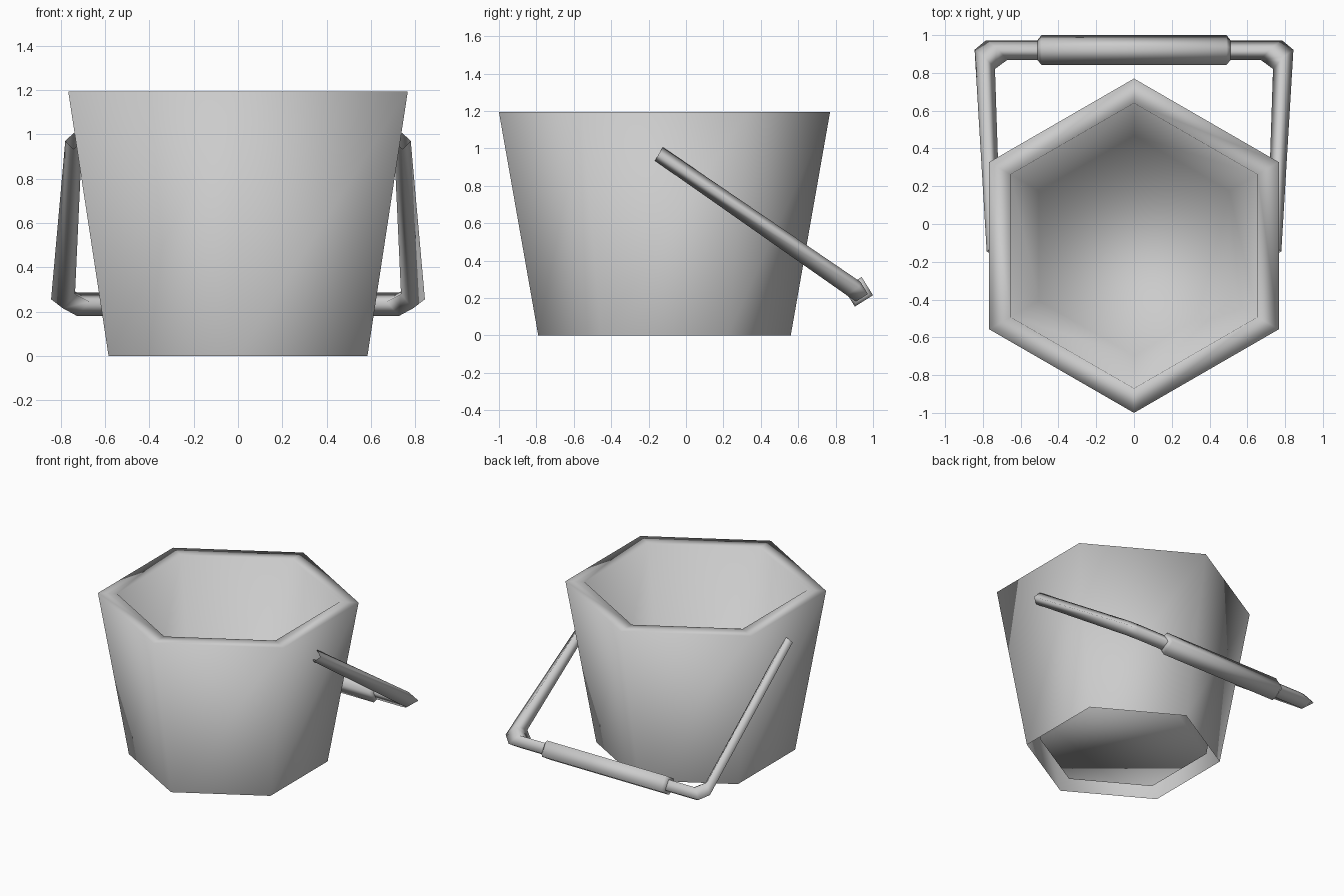
import bpy, bmesh, math
from mathutils import Vector

cube = bpy.data.objects.get("Cube")
if cube:
    bpy.data.objects.remove(cube, do_unlink=True)

grey = bpy.data.materials.new("plain_grey")
grey.use_nodes = True
grey.diffuse_color = (0.6, 0.6, 0.6, 1)
grey.node_tree.nodes["Principled BSDF"].inputs["Base Color"].default_value = (0.6, 0.6, 0.6, 1)


def loft(name, rings, caps=()):
    """Skin a list of equal-sized point rings into one smooth object; caps lists the rings to fill."""
    bm = bmesh.new()
    loops = [[bm.verts.new(p) for p in ring] for ring in rings]
    for a, b in zip(loops, loops[1:]):
        for i in range(len(a)):
            j = (i + 1) % len(a)
            bm.faces.new((a[i], a[j], b[j], b[i]))
    for index in caps:
        bm.faces.new(loops[index])
    bmesh.ops.recalc_face_normals(bm, faces=bm.faces)
    for face in bm.faces:
        face.smooth = True
    mesh = bpy.data.meshes.new(name)
    bm.to_mesh(mesh)
    bm.free()
    mesh.materials.append(grey)
    obj = bpy.data.objects.new(name, mesh)
    bpy.context.collection.objects.link(obj)


# Bucket: outer wall open at the foot, thick rim, inner wall and raised floor
def hexagon(radius, z):
    angles = [math.radians(90 + 60 * i) for i in range(6)]
    return [(radius * math.cos(a), radius * math.sin(a) - 0.115, z) for a in angles]


profile = [(0.675, 0), (0.885, 1.193), (0.755, 1.193), (0.582, 0.053)]
loft("bucket", [hexagon(r, z) for r, z in profile], caps=[-1])

# Handle: tapered four-sided bail swung down behind the bucket, open at the pivots
pivot = Vector((0, -0.145, 0.97))
bar = Vector((0, 0.921, 0.233))
along = (bar - pivot).normalized()
side = Vector((1, 0, 0))
reach = (bar - pivot).length


def tilted(degrees):
    a = math.radians(degrees)
    return Vector((0, math.cos(a), math.sin(a)))


def handle_ring(x, s, wide, deep, thick, tilt):
    """Diamond section, its upper corner leaning at the tilt angle."""
    centre = pivot + side * x + along * s
    across = side * wide + tilted(tilt - 90) * deep
    up = tilted(tilt) * thick
    return [centre + across, centre + up, centre - across, centre - up]


half = [(0.742, 0, 0.038, 0, 0.042, 60),
        (0.79, reach - 0.06, 0.054, 0.052, 0.054, 77),
        (0.727, reach, 0.057, 0.053, 0.054, 77)]
mirrored = [(-x, s, -wide, *rest) for x, s, wide, *rest in reversed(half)]
loft("handle", [handle_ring(*station) for station in half + mirrored])


# Grip: four-sided sleeve around the cross bar
def grip_ring(x, radius):
    return [bar + side * x + tilted(77 + 90 * k) * radius for k in range(4)]


loft("grip", [grip_ring(x, r) for x, r in
              [(-0.51, 0.055), (-0.49, 0.081), (0.49, 0.081), (0.51, 0.055)]], caps=[0, -1])
